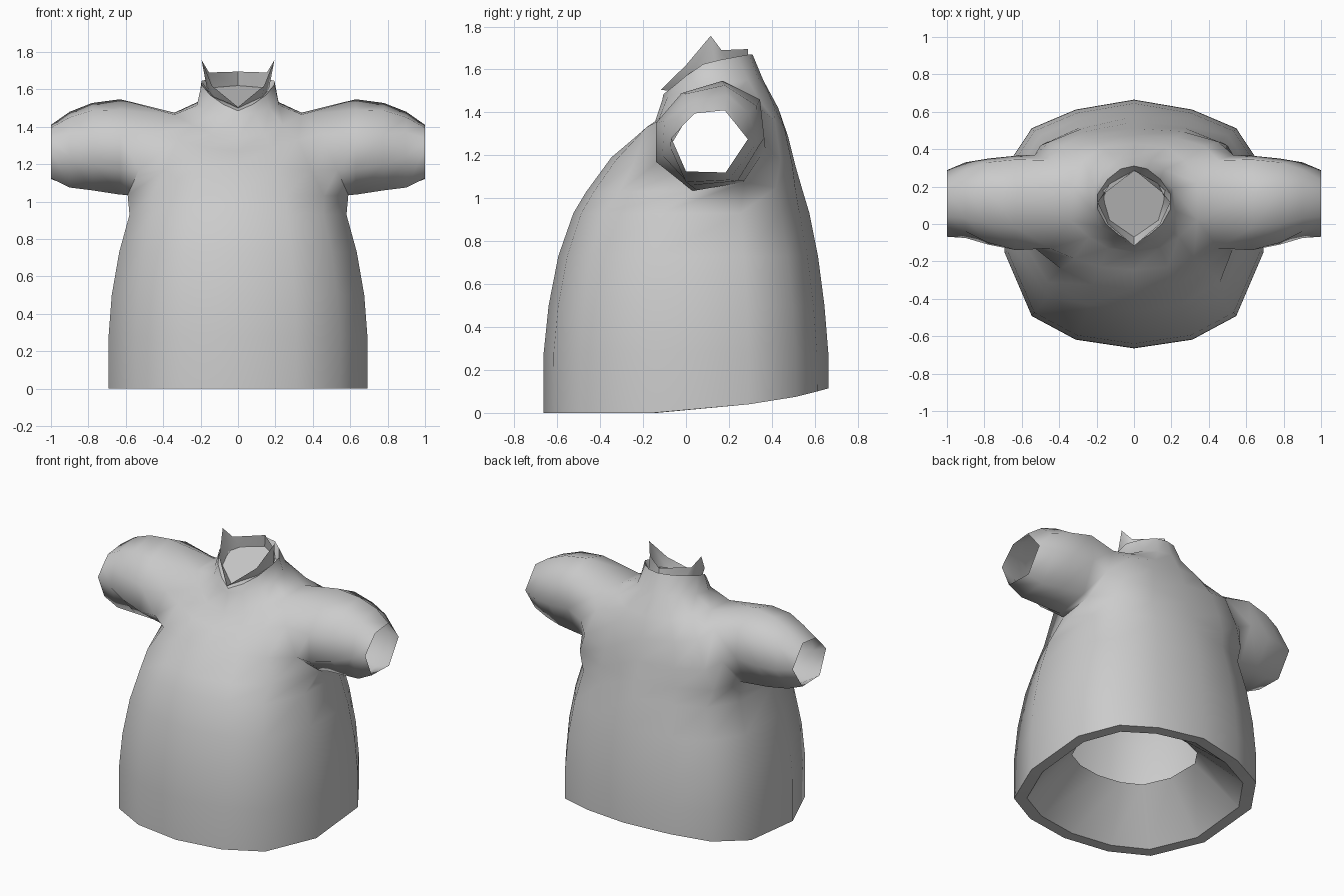
import bpy, bmesh, math

old = bpy.data.objects.get("Cube")
if old:
    bpy.data.objects.remove(old)

grey = bpy.data.materials.new("light grey cloth")
grey.use_nodes = True
grey.diffuse_color = (0.6, 0.6, 0.6, 1)
grey.node_tree.nodes["Principled BSDF"].inputs["Base Color"].default_value = (0.6, 0.6, 0.6, 1)


def full_ring(bm, half):
    """Half ring from front centre to back centre, mirrored into a closed ring."""
    pts = list(half) + [(-x, y, z) for x, y, z in half[-2:0:-1]]
    return [bm.verts.new(p) for p in pts]


def bridge(bm, a, b, skip=()):
    n = len(a)
    for i in range(n):
        if i not in skip:
            bm.faces.new((a[i], a[(i + 1) % n], b[(i + 1) % n], b[i]))


def sharpen(bm, ring):
    for i, v in enumerate(ring):
        bm.edges.get((v, ring[i - 1])).smooth = False


def finish(bm, name, angle):
    bmesh.ops.recalc_face_normals(bm, faces=bm.faces)
    mesh = bpy.data.meshes.new(name)
    bm.to_mesh(mesh)
    bm.free()
    mesh.materials.append(grey)
    ob = bpy.data.objects.new(name, mesh)
    bpy.context.collection.objects.link(ob)
    bpy.ops.object.select_all(action='DESELECT')
    ob.select_set(True)
    bpy.context.view_layer.objects.active = ob
    bpy.ops.object.shade_smooth_by_angle(angle=math.radians(angle), keep_sharp_edges=True)


# Unit hem outline (half), scaled for each lower ring
outline = [(0, -1), (.45, -.93), (.79, -.74), (1, -.23), (1, .44), (.79, .77), (.45, .92), (0, 1)]
hem_z = [0, 0, 0, 0, .04, .075, .10, .115]


def skirt(w, front, back, z, follow_hem=False):
    return [(x * w, y * (back if y > 0 else front), z + (hem_z[i] if follow_hem else 0))
            for i, (x, y) in enumerate(outline)]


armpit = [(0, -.465, 1.03), (.25, -.43, 1.03), (.46, -.31, 1.03), (.59, .03, 1.035),
          (.59, .27, 1.075), (.50, .42, 1.05), (.28, .51, 1.04), (0, .545, 1.03)]
chest_low = [(0, -.348, 1.19), (.22, -.325, 1.18), (.39, -.24, 1.17), (.53, -.13, 1.17),
             (.53, .37, 1.23), (.45, .44, 1.18), (.26, .495, 1.16), (0, .51, 1.15)]
chest_high = [(0, -.245, 1.27), (.18, -.23, 1.29), (.32, -.185, 1.33), (.45, -.13, 1.36),
              (.45, .34, 1.42), (.38, .415, 1.36), (.23, .46, 1.32), (0, .475, 1.29)]
shoulder = [(0, -.15, 1.34), (.14, -.13, 1.36), (.24, -.07, 1.41), (.34, .02, 1.465),
            (.34, .22, 1.475), (.27, .34, 1.46), (.17, .41, 1.43), (0, .43, 1.42)]
neck_base = [(0, -.11, 1.46), (.09, -.085, 1.475), (.17, -.02, 1.495), (.22, .07, 1.515),
             (.21, .19, 1.535), (.16, .29, 1.55), (.09, .34, 1.55), (0, .36, 1.55)]
neck_top = [(0, -.105, 1.485), (.08, -.06, 1.52), (.15, 0, 1.57), (.195, .08, 1.625),
            (.195, .16, 1.645), (.14, .24, 1.66), (.07, .295, 1.67), (0, .31, 1.67)]
neck_inner = [(0, -.06, 1.50), (.07, -.02, 1.53), (.13, .02, 1.56), (.155, .09, 1.585),
              (.165, .18, 1.605), (.12, .22, 1.61), (.06, .255, 1.615), (0, .285, 1.62)]

# Body: inner hem flange, rim, torso, neck and neck floor in one shell
bm = bmesh.new()
halves = [skirt(.36, .34, .34, .30), skirt(.62, .59, .59, 0, True),
          skirt(.692, .665, .665, 0, True), skirt(.692, .663, .663, .28),
          skirt(.675, .64, .645, .50), skirt(.635, .595, .615, .73),
          skirt(.58, .525, .575, .93), armpit, chest_low, chest_high,
          shoulder, neck_base, neck_top, neck_inner]
rings = [full_ring(bm, h) for h in halves]
A, B, C, D = 7, 8, 9, 10
for r in range(len(rings) - 1):
    # leave the side panels open for the sleeves
    bridge(bm, rings[r], rings[r + 1], skip=(3, 10) if r in (A, B, C) else ())
bm.faces.new(rings[-1])
for r in (1, 2, 12, 13):
    sharpen(bm, rings[r])

# Sleeves: tubes grown out of the armholes, given as x and (y, z) points
sleeve = [
    (.63, [(.05, 1.037), (-.14, 1.17), (-.14, 1.35), (-.02, 1.49),
           (.17, 1.547), (.345, 1.46), (.365, 1.28), (.27, 1.08)]),
    (.78, [(.02, 1.06), (-.11, 1.20), (-.10, 1.36), (0, 1.487),
           (.18, 1.527), (.33, 1.43), (.35, 1.26), (.24, 1.08)]),
    (.90, [(0, 1.075), (-.075, 1.24), (-.04, 1.37), (.03, 1.45),
           (.19, 1.48), (.29, 1.40), (.33, 1.26), (.20, 1.085)]),
    (1.0, [(0, 1.125), (-.068, 1.28), (-.015, 1.34), (.04, 1.395),
           (.18, 1.41), (.235, 1.342), (.288, 1.275), (.185, 1.12)]),
]
for side, (f, b) in ((1, (3, 4)), (-1, (11, 10))):
    loop = [rings[r][f] for r in (A, B, C, D)] + [rings[r][b] for r in (D, C, B, A)]
    for x, pts in sleeve:
        nxt = [bm.verts.new((side * x, y, z)) for y, z in pts]
        bridge(bm, loop, nxt)
        loop = nxt
finish(bm, "shirt_body", 75)

# Collar: standing strip with a raised point on each side
lower = [(0, -.07, 1.50), (.13, .02, 1.56), (.165, .14, 1.60), (.13, .215, 1.61), (0, .285, 1.62)]
upper = [(0, -.118, 1.505), (.14, 0, 1.62), (.195, .115, 1.757), (.155, .165, 1.69), (0, .29, 1.695)]
bm = bmesh.new()
bridge(bm, full_ring(bm, lower), full_ring(bm, upper))
finish(bm, "collar", 50)
